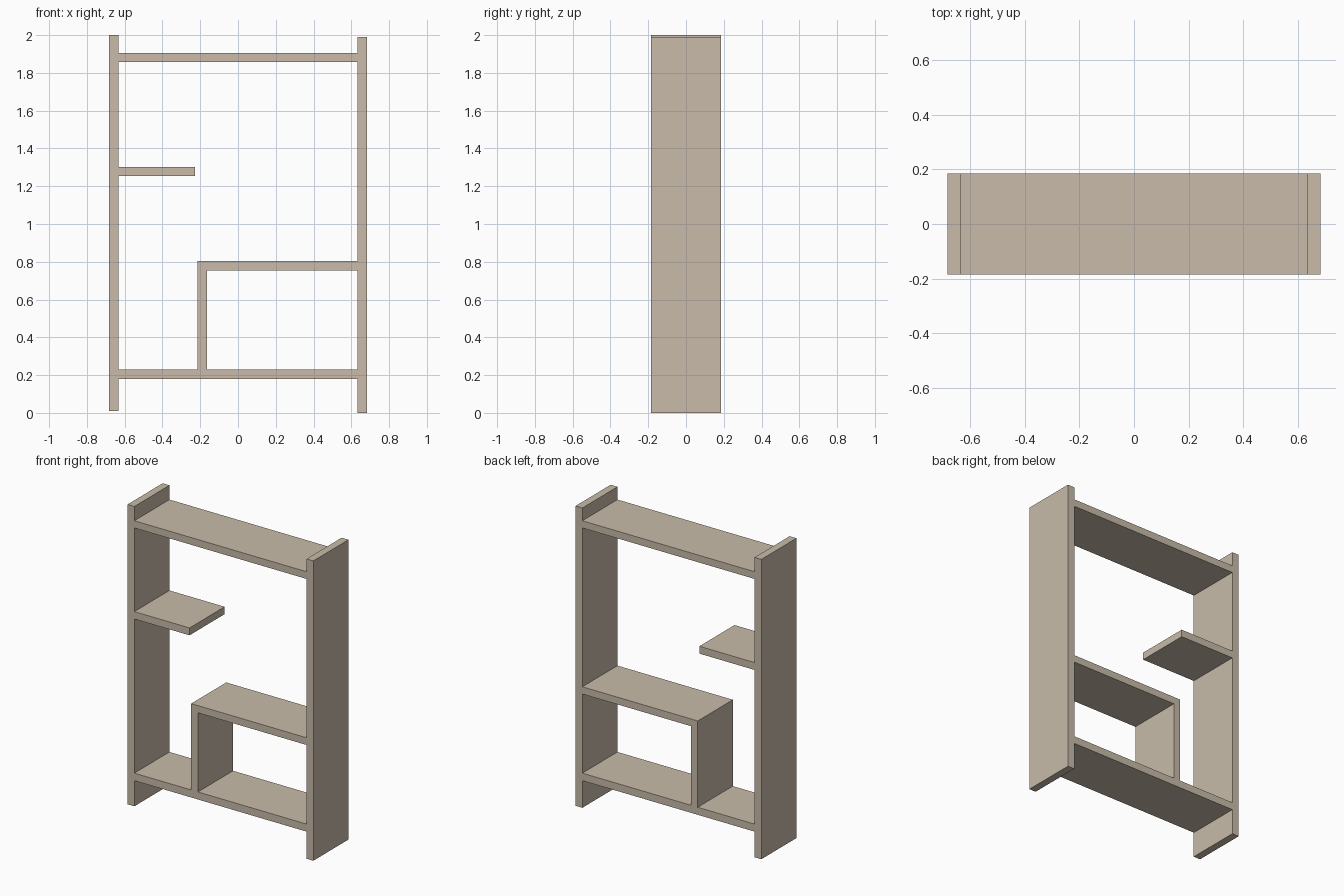
import bpy
import bmesh

cube = bpy.data.objects.get("Cube")
if cube:
    bpy.data.objects.remove(cube, do_unlink=True)

# Single pale wood colour
wood = bpy.data.materials.new("pale_wood")
wood.use_nodes = True
colour = (0.58, 0.50, 0.40, 1.0)
wood.diffuse_color = colour
wood.node_tree.nodes["Principled BSDF"].inputs["Base Color"].default_value = colour

HALF_DEPTH = 0.184


def board(name, x0, x1, z0, z1):
    """Full-depth board given by its extent in x and z."""
    bm = bmesh.new()
    bmesh.ops.create_cube(bm, size=1.0)
    bmesh.ops.scale(bm, vec=(x1 - x0, 2 * HALF_DEPTH, z1 - z0), verts=bm.verts)
    mesh = bpy.data.meshes.new(name)
    bm.to_mesh(mesh)
    bm.free()
    mesh.materials.append(wood)
    obj = bpy.data.objects.new(name, mesh)
    obj.location = ((x0 + x1) / 2, 0, (z0 + z1) / 2)
    bpy.context.collection.objects.link(obj)
    return obj


OUTER, INNER = 0.682, 0.632

# Upright sides, slightly offset in height
board("right_side", -OUTER, -INNER, 0.01, 2.0)
board("left_side", INNER, OUTER, 0.0, 1.99)

# Full-width shelves
board("top_shelf", -INNER, INNER, 1.857, 1.905)
board("bottom_shelf", -INNER, INNER, 0.18, 0.23)

# Short cantilevered shelf
board("short_shelf", -INNER, -0.227, 1.253, 1.302)

# Cubby: shelf carried by a divider
board("cubby_shelf", -0.215, INNER, 0.755, 0.803)
board("cubby_divider", -0.215, -0.165, 0.23, 0.755)
